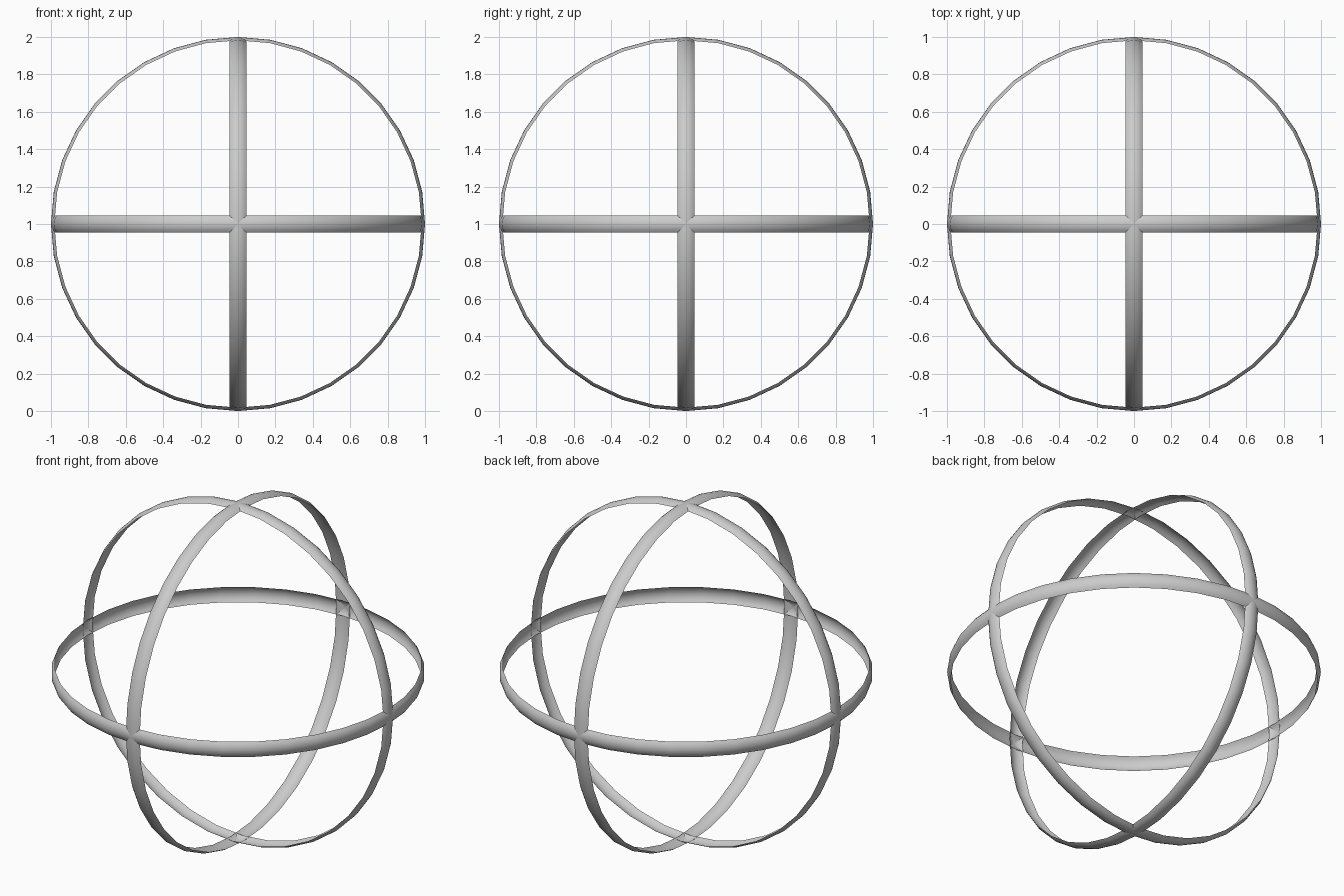
import bpy
import bmesh
from math import asin, cos, sin, pi
from mathutils import Matrix, Vector

if "Cube" in bpy.data.objects:
    bpy.data.objects.remove(bpy.data.objects["Cube"])

SEGMENTS = 36        # sides around each hoop
STEPS = 6            # steps across the bowed band
HALF_WIDTH = 0.045
SAG = 0.018          # how far the band edges fall inward
ARC_R = (HALF_WIDTH ** 2 + SAG ** 2) / (2 * SAG)
HALF_ANGLE = asin(HALF_WIDTH / ARC_R)


def hoop(name, rotation):
    """Thin band, bowed outward, swept around a circle of radius 1."""
    bm = bmesh.new()
    rings = []
    for i in range(SEGMENTS):
        a = 2 * pi * i / SEGMENTS
        ring = []
        for j in range(STEPS + 1):
            t = HALF_ANGLE * (2 * j / STEPS - 1)
            r = 1 - ARC_R * (1 - cos(t))
            ring.append(bm.verts.new((r * cos(a), r * sin(a), ARC_R * sin(t))))
        rings.append(ring)
    for i in range(SEGMENTS):
        p, q = rings[i], rings[(i + 1) % SEGMENTS]
        for j in range(STEPS):
            f = bm.faces.new((p[j], q[j], q[j + 1], p[j + 1]))
            f.smooth = True
    bm.transform(Matrix.Translation(Vector((0, 0, 1))) @ rotation)
    mesh = bpy.data.meshes.new(name)
    bm.to_mesh(mesh)
    bm.free()
    obj = bpy.data.objects.new(name, mesh)
    bpy.context.collection.objects.link(obj)
    return obj


# Three hoops at right angles
hoop("level_hoop", Matrix.Identity(4))
hoop("front_hoop", Matrix.Rotation(pi / 2, 4, 'X'))
hoop("side_hoop", Matrix.Rotation(pi / 2, 4, 'Y'))
